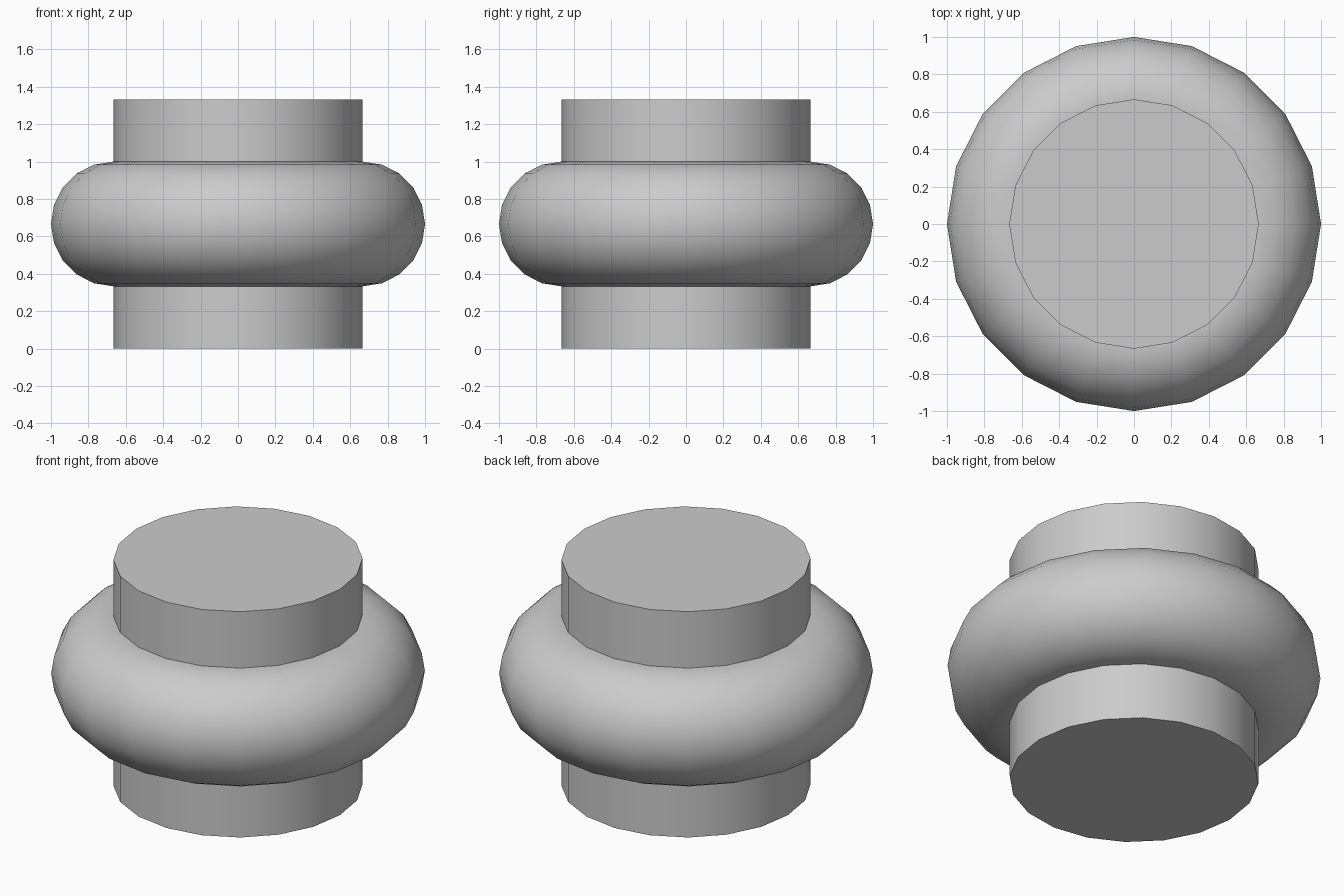
import bpy
from math import radians

if "Cube" in bpy.data.objects:
    bpy.data.objects.remove(bpy.data.objects["Cube"])

SIDES = 20
R = 2 / 3      # core radius and ring centreline radius
TUBE = 1 / 3   # ring tube radius


def finish(name):
    obj = bpy.context.object
    obj.name = name
    bpy.ops.object.shade_smooth_by_angle(angle=radians(35))
    return obj


# Central core, first vertex on the +y axis
bpy.ops.mesh.primitive_cylinder_add(vertices=SIDES, radius=R, depth=2 * R, location=(0, 0, R))
finish("core")

# Rounded ring around the middle of the core
bpy.ops.mesh.primitive_torus_add(major_segments=SIDES, minor_segments=SIDES,
                                 major_radius=R, minor_radius=TUBE, location=(0, 0, R))
finish("ring")
